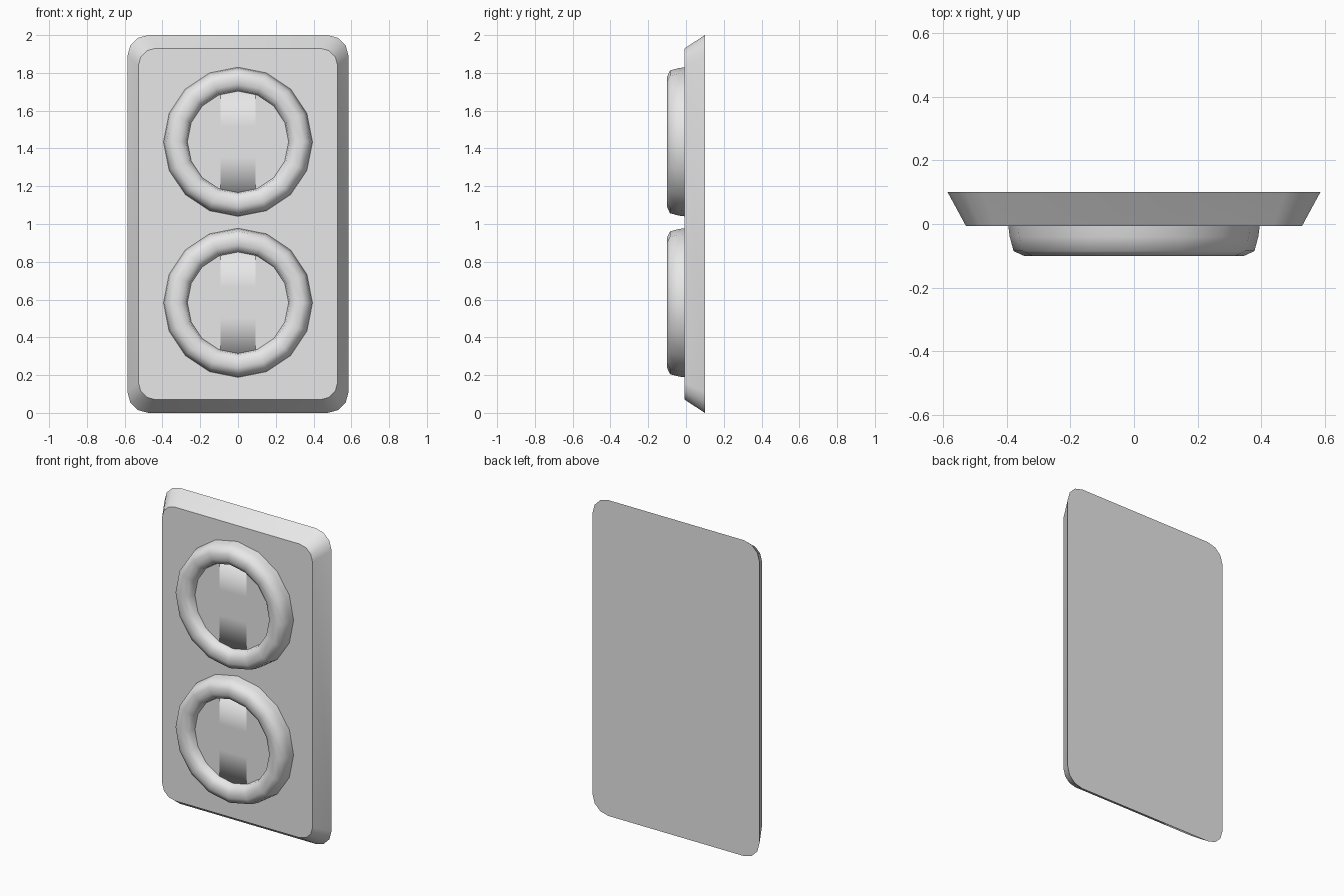
import bpy, bmesh
from math import sin, cos, pi, radians

if "Cube" in bpy.data.objects:
    bpy.data.objects.remove(bpy.data.objects["Cube"])

grey = bpy.data.materials.new("light_grey")
GREY = (0.8, 0.8, 0.8, 1)
grey.diffuse_color = GREY
grey.use_nodes = True
grey.node_tree.nodes["Principled BSDF"].inputs["Base Color"].default_value = GREY


def loft(name, loops, close_loops=False, caps=False, angle=None):
    """Skin a list of equal closed loops; optionally cap or join the ends."""
    bm = bmesh.new()
    rows = [[bm.verts.new(p) for p in loop] for loop in loops]
    pairs = list(zip(rows, rows[1:]))
    if close_loops:
        pairs.append((rows[-1], rows[0]))
    n = len(rows[0])
    for a, b in pairs:
        for i in range(n):
            j = (i + 1) % n
            bm.faces.new((a[i], a[j], b[j], b[i]))
    if caps:
        bm.faces.new(rows[0])
        bm.faces.new(rows[-1])
    bmesh.ops.recalc_face_normals(bm, faces=bm.faces)
    return finish(name, bm, angle)


def finish(name, bm, angle):
    mesh = bpy.data.meshes.new(name)
    bm.to_mesh(mesh)
    bm.free()
    mesh.materials.append(grey)
    obj = bpy.data.objects.new(name, mesh)
    bpy.context.collection.objects.link(obj)
    if angle:
        bpy.ops.object.select_all(action='DESELECT')
        obj.select_set(True)
        bpy.context.view_layer.objects.active = obj
        bpy.ops.object.shade_smooth_by_angle(angle=radians(angle))
    return obj


def rounded_rect(hx, hz, r, y, steps=3):
    pts = []
    for k, (sx, sz) in enumerate([(1, 1), (-1, 1), (-1, -1), (1, -1)]):
        for s in range(steps + 1):
            a = (k + s / steps) * pi / 2
            pts.append((sx * (hx - r) + r * cos(a), y, 1 + sz * (hz - r) + r * sin(a)))
    return pts


def circle(r, y, z, n=16):
    return [(r * cos(2 * pi * i / n), y, z + r * sin(2 * pi * i / n)) for i in range(n)]


# Back plate with sloping sides
loft("plate", [rounded_rect(0.585, 1.0, 0.11, 0.1),
               rounded_rect(0.527, 0.93, 0.09, -0.007)], caps=True, angle=35)

RING = [(0.397, 0.01), (0.39, -0.04), (0.378, -0.085), (0.345, -0.1),
        (0.305, -0.098), (0.275, -0.08), (0.266, -0.04), (0.266, 0.01)]
STRIP = [(-0.27, 0.0), (-0.27, -0.05), (-0.08, -0.05),
         (0.08, -0.05), (0.27, -0.05), (0.27, 0.0)]

for side, z in (("upper", 1.435), ("lower", 0.583)):
    # Raised round rim
    loft(side + "_ring", [circle(r, y, z) for r, y in RING], close_loops=True, angle=60)
    # Flat disc inside the rim
    loft(side + "_disc", [circle(0.275, 0.01, z), circle(0.275, -0.048, z)], caps=True)
    # Central band with softly rolled ends
    bm = bmesh.new()
    rows = [[bm.verts.new((x, y, z + dz)) for x in (-0.093, 0.093)] for dz, y in STRIP]
    for a, b in zip(rows, rows[1:]):
        bm.faces.new((a[0], a[1], b[1], b[0]))
    finish(side + "_band", bm, 120)
